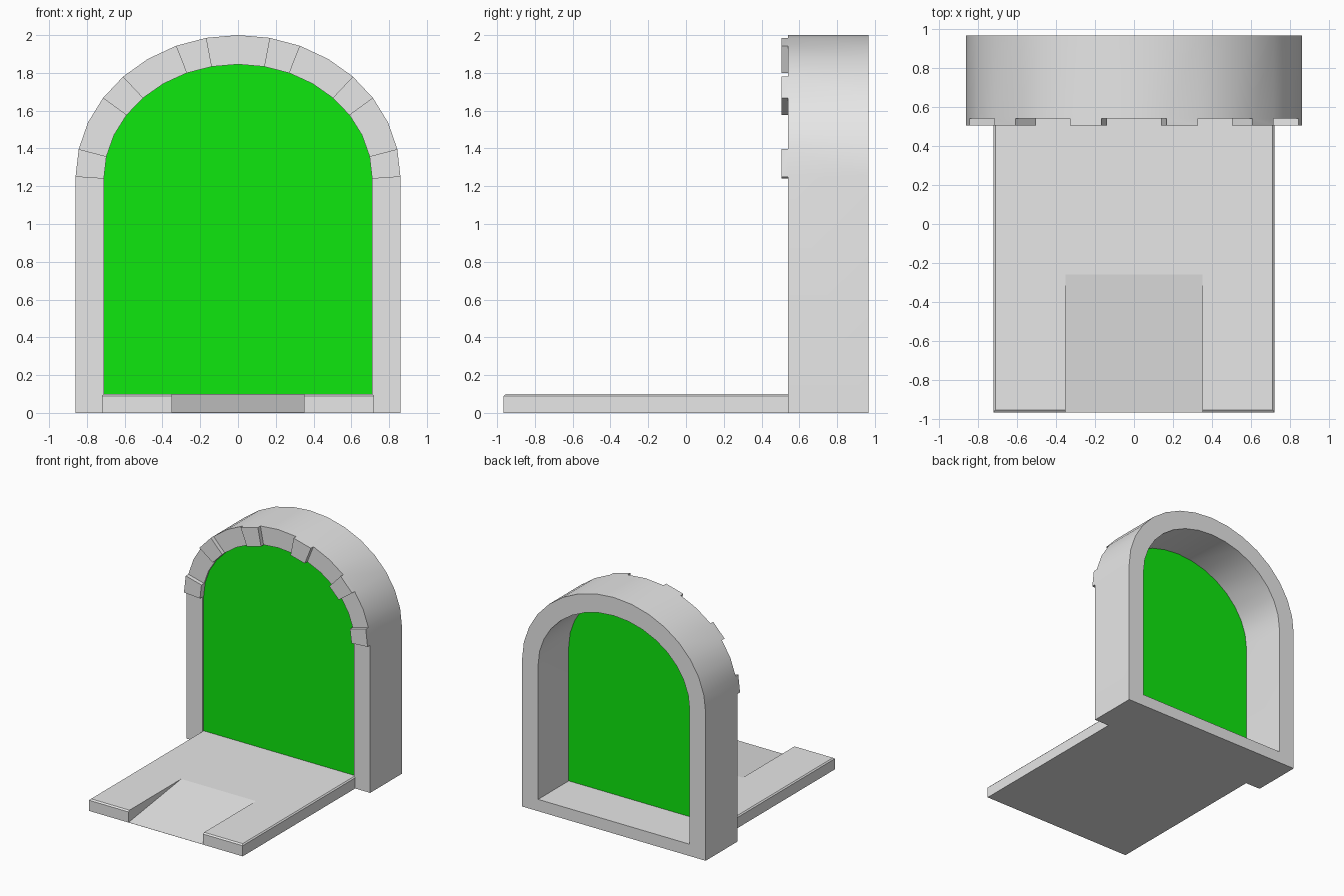
import bpy
import bmesh
import math

cube = bpy.data.objects.get("Cube")
if cube:
    bpy.data.objects.remove(cube, do_unlink=True)


def make_material(name, colour):
    mat = bpy.data.materials.new(name)
    mat.use_nodes = True
    mat.diffuse_color = colour
    mat.node_tree.nodes["Principled BSDF"].inputs["Base Color"].default_value = colour
    return mat


def make_object(name, bm, mat):
    bmesh.ops.recalc_face_normals(bm, faces=bm.faces)
    mesh = bpy.data.meshes.new(name)
    bm.to_mesh(mesh)
    bm.free()
    obj = bpy.data.objects.new(name, mesh)
    bpy.context.collection.objects.link(obj)
    mesh.materials.append(mat)
    return obj


def activate(obj):
    bpy.ops.object.select_all(action='DESELECT')
    obj.select_set(True)
    bpy.context.view_layer.objects.active = obj


def loft(bm, loops):
    """Skin a stack of equal-length closed loops and cap both ends."""
    rings = [[bm.verts.new(p) for p in loop] for loop in loops]
    n = len(rings[0])
    for a, b in zip(rings, rings[1:]):
        for i in range(n):
            j = (i + 1) % n
            bm.faces.new((a[i], a[j], b[j], b[i]))
    bm.faces.new(rings[0])
    bm.faces.new(rings[-1])


stone = make_material("grey stone", (0.8, 0.8, 0.8, 1))
green = make_material("bright green", (0.005, 0.9, 0.005, 1))

SEGMENTS = 16
FRONT, BACK, PANEL = 0.54, 0.965, 0.555
DECK = 0.1


def arch_profile(half_width, base, spring, rise):
    """Straight jambs with a half-ellipse on top, as (x, z) points."""
    angles = [math.pi * i / SEGMENTS for i in range(SEGMENTS + 1)]
    curve = [(half_width * math.cos(a), spring + rise * math.sin(a)) for a in angles]
    return [(half_width, base)] + curve + [(-half_width, base)]


outer = arch_profile(0.86, 0, 1.25, 0.75)
inner = arch_profile(0.71, DECK, 1.24, 0.605)

# Arch frame: a closed ring with depth
bm = bmesh.new()
rings = [[bm.verts.new((x, y, z)) for x, z in profile]
         for profile, y in ((outer, FRONT), (inner, FRONT), (inner, BACK), (outer, BACK))]
count = len(outer)
front_faces = []
for k in range(4):
    a, b = rings[k], rings[(k + 1) % 4]
    for i in range(count):
        j = (i + 1) % count
        face = bm.faces.new((a[i], a[j], b[j], b[i]))
        if k == 0:
            front_faces.append(face)
bmesh.ops.recalc_face_normals(bm, faces=bm.faces)

# Raised arch stones, mirrored about the crown
steps = [s for k in (0, 3, 6) for s in (k, SEGMENTS - 1 - k)]
raised = bmesh.ops.extrude_discrete_faces(bm, faces=[front_faces[s + 1] for s in steps])
for face in raised["faces"]:
    bmesh.ops.translate(bm, verts=face.verts, vec=(0, -0.035, 0))
arch = make_object("arch_frame", bm, stone)
activate(arch)
bpy.ops.object.shade_smooth_by_angle(angle=math.radians(30))

# Flat panel filling the opening
bm = bmesh.new()
bm.faces.new([bm.verts.new((x, PANEL, z)) for x, z in inner])
make_object("doorway_panel", bm, green)


# Entrance platform with chamfered front and side edges
def rectangle(half_width, y_front, z):
    return [(-half_width, y_front, z), (half_width, y_front, z),
            (half_width, FRONT, z), (-half_width, FRONT, z)]


bm = bmesh.new()
loft(bm, [rectangle(0.72, -0.965, 0), rectangle(0.72, -0.965, 0.09),
          rectangle(0.71, -0.952, DECK)])
platform = make_object("entrance_platform", bm, stone)

# Wedge that cuts the sloping ramp into the platform
START, END, LIP = -0.965, -0.26, 0.001


def slope(y):
    return LIP + (y - START) * (DECK - LIP) / (END - START)


bm = bmesh.new()
side = [(-1.1, slope(-1.1)), (-0.1, slope(-0.1)), (-0.1, 0.3), (-1.1, 0.3)]
loft(bm, [[(x, y, z) for y, z in side] for x in (-0.35, 0.35)])
cutter = make_object("ramp_cutter", bm, stone)
cutter.hide_render = True

cut = platform.modifiers.new("ramp_cut", 'BOOLEAN')
cut.operation = 'DIFFERENCE'
cut.solver = 'EXACT'
cut.object = cutter
activate(platform)
bpy.ops.object.modifier_apply(modifier=cut.name)
bpy.data.objects.remove(cutter, do_unlink=True)
